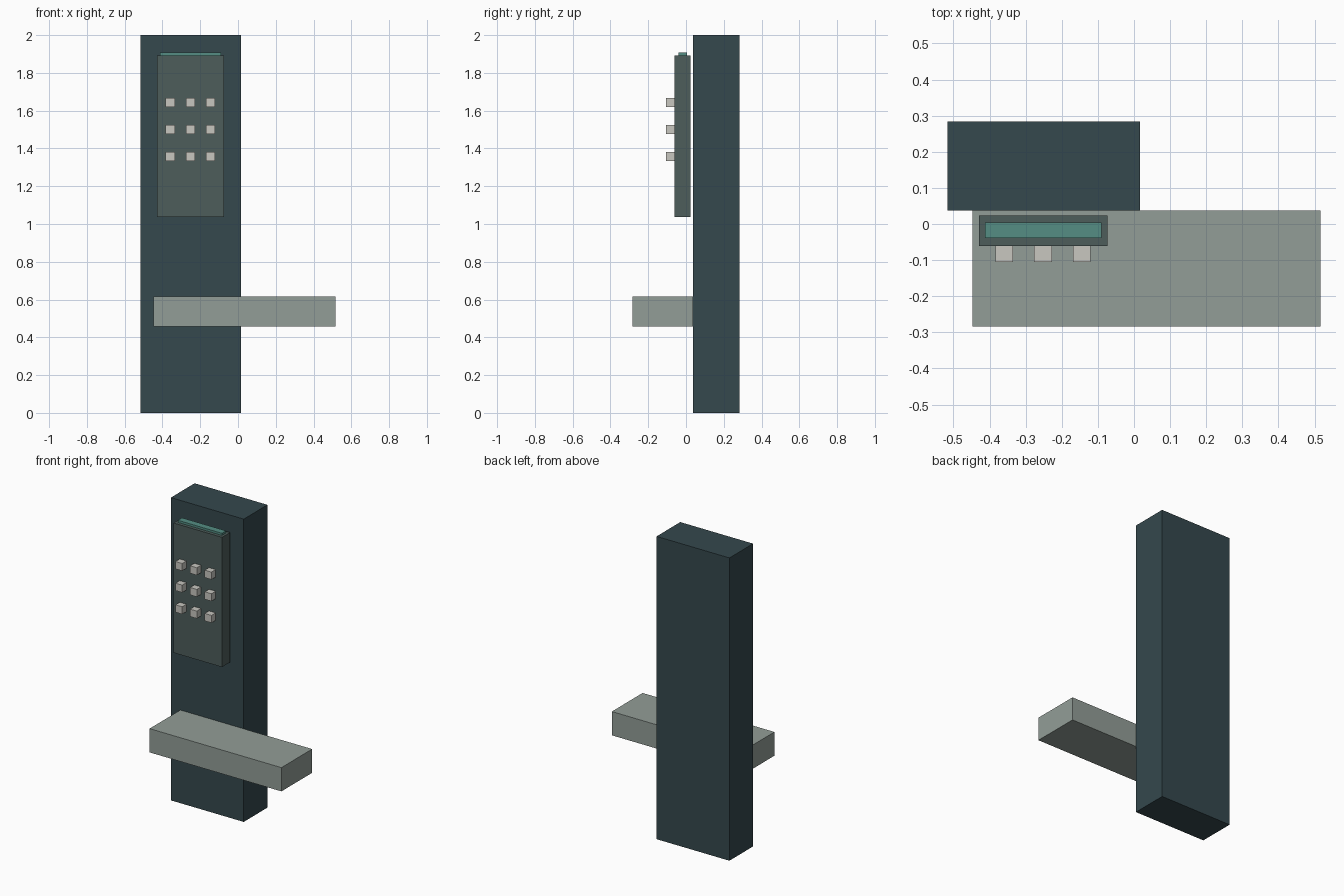
import bpy

if "Cube" in bpy.data.objects:
    bpy.data.objects.remove(bpy.data.objects["Cube"])

def material(name, rgb):
    m = bpy.data.materials.new(name)
    m.diffuse_color = (*rgb, 1)
    m.use_nodes = True
    m.node_tree.nodes["Principled BSDF"].inputs["Base Color"].default_value = m.diffuse_color
    return m

def box(name, x, y, z, mat):
    """Axis-aligned box from (min, max) ranges."""
    bpy.ops.mesh.primitive_cube_add(size=1, location=[(a + b) / 2 for a, b in (x, y, z)])
    o = bpy.context.object
    o.name = name
    o.scale = [b - a for a, b in (x, y, z)]
    bpy.ops.object.transform_apply(location=False, rotation=False, scale=True)
    o.data.materials.append(mat)
    return o

slate = material("slate", (0.035, 0.065, 0.075))
panel_grey = material("panel_grey", (0.075, 0.11, 0.105))
pale_green = material("pale_green", (0.29, 0.34, 0.31))
teal = material("teal", (0.09, 0.27, 0.23))
ivory = material("ivory", (0.58, 0.57, 0.53))

# Upright post and side handle bar
box("post", (-0.516, 0.016), (0.037, 0.284), (0, 2), slate)
box("handle_bar", (-0.447, 0.516), (-0.284, 0.037), (0.458, 0.615), pale_green)

# Keypad panel with a light strip along its top
box("keypad_panel", (-0.429, -0.074), (-0.061, 0.023), (1.036, 1.893), panel_grey)
box("light_strip", (-0.412, -0.09), (-0.039, 0.004), (1.88, 1.907), teal)

# Three by three grid of buttons
for row in range(3):
    for col in range(3):
        cx, cz = -0.359 + 0.107 * col, 1.643 - 0.143 * row
        box(f"button_{row}_{col}", (cx - 0.0245, cx + 0.0245), (-0.105, -0.058),
            (cz - 0.0245, cz + 0.0245), ivory)
